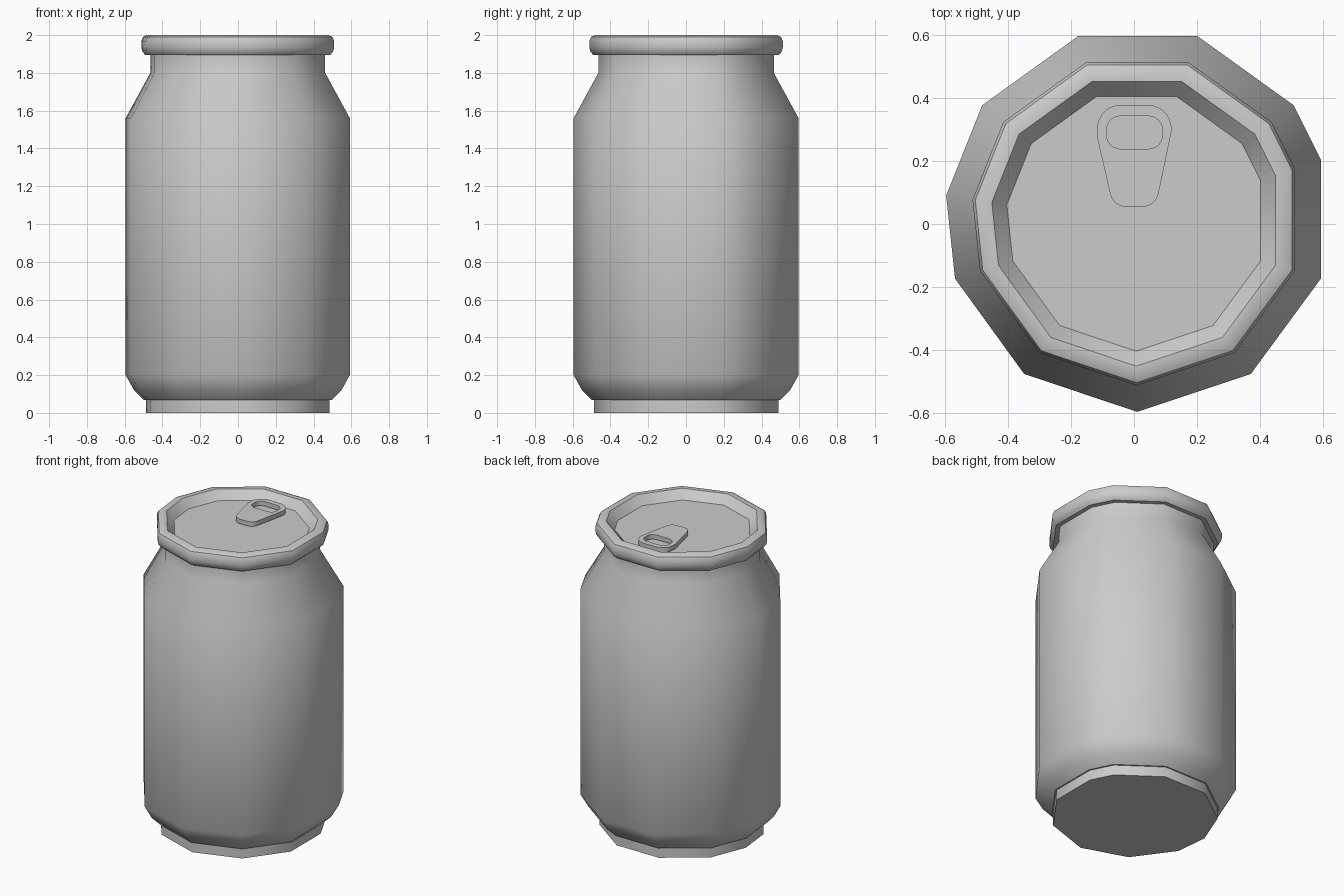
import bpy, bmesh, math

if "Cube" in bpy.data.objects:
    bpy.data.objects.remove(bpy.data.objects["Cube"])

# Low-poly outline of the can, seen from above, at its widest
OUTLINE = [(0.01, -0.595), (0.37, -0.475), (0.592, -0.173), (0.592, 0.204),
           (0.506, 0.376), (0.2, 0.596), (-0.176, 0.596), (-0.481, 0.376),
           (-0.595, 0.09), (-0.567, -0.173), (-0.348, -0.475)]


def finish(name, bm):
    mesh = bpy.data.meshes.new(name)
    bm.to_mesh(mesh)
    bm.free()
    obj = bpy.data.objects.new(name, mesh)
    bpy.context.collection.objects.link(obj)
    smooth(obj)
    return obj


def smooth(obj, angle=40):
    bpy.ops.object.select_all(action='DESELECT')
    obj.select_set(True)
    bpy.context.view_layer.objects.active = obj
    bpy.ops.object.shade_smooth_by_angle(angle=math.radians(angle))


def loft(name, profile, cap_start=False, cap_end=False):
    """Stack scaled copies of the outline: profile is (scale, z)."""
    bm = bmesh.new()
    rings = [[bm.verts.new((x * s, y * s, z)) for x, y in OUTLINE] for s, z in profile]
    n = len(OUTLINE)
    for a, b in zip(rings, rings[1:]):
        for i in range(n):
            j = (i + 1) % n
            bm.faces.new((a[i], a[j], b[j], b[i]))
    if cap_start:
        bm.faces.new(rings[0][::-1])
    if cap_end:
        bm.faces.new(rings[-1])
    return finish(name, bm)


def arc(cx, cy, r, a0, a1, steps=6):
    return [(cx + r * math.cos(math.radians(a0 + (a1 - a0) * i / steps)),
             cy + r * math.sin(math.radians(a0 + (a1 - a0) * i / steps)))
            for i in range(steps + 1)]


# Base foot, body, shoulder and neck
loft("can_body", [(0.82, 0), (0.82, 0.067), (0.835, 0.067), (0.925, 0.12), (1, 0.2),
                  (1, 1.56), (0.78, 1.8), (0.78, 1.9)], cap_start=True)

# Rolled rim and sunken lid
loft("rim_and_lid", [(0.78, 1.895), (0.825, 1.895), (0.85, 1.912), (0.86, 1.935),
                     (0.86, 1.968), (0.845, 1.99), (0.81, 2), (0.757, 2),
                     (0.677, 1.945)], cap_end=True)

# Raised panel on the lid, wrapping round the tab
right = [(0.20, -0.237), (0.317, -0.08), (0.317, 0.08), (0.28, 0.16)]
left = [(-0.255, 0.155), (-0.31, 0.05), (-0.288, -0.08), (-0.172, -0.237)]
panel = ([(0.011, -0.302)] + right + arc(0.205, 0.14, 0.05, 60, 165, 4)
         + arc(0.011, 0.13, 0.14, -15, -165, 8)
         + arc(-0.183, 0.14, 0.05, 15, 120, 4) + left)
bm = bmesh.new()
face = bm.faces.new([bm.verts.new((x, y, 1.945)) for x, y in panel])
bmesh.ops.inset_individual(bm, faces=[face], thickness=0.018, depth=0.012)
finish("lid_panel", bm)

# Pull tab with a finger hole
outer = (arc(0.082, 0.295, 0.037, 0, 0, 1)[:1]
         + arc(0.044, 0.302, 0.075, 10, 90) + arc(-0.042, 0.302, 0.075, 90, 170)
         + [(-0.117, 0.275)] + arc(-0.023, 0.108, 0.054, 190, 270)
         + arc(0.025, 0.108, 0.054, 270, 350))
hole = (arc(0.046, 0.298, 0.044, 0, 90) + arc(-0.043, 0.298, 0.044, 90, 180)
        + arc(-0.043, 0.282, 0.044, 180, 270) + arc(0.046, 0.282, 0.044, 270, 360))
curve = bpy.data.curves.new("pull_tab", 'CURVE')
curve.dimensions = '2D'
curve.fill_mode = 'BOTH'
curve.extrude = 0.015
for pts in (outer, hole):
    sp = curve.splines.new('POLY')
    sp.points.add(len(pts) - 1)
    for p, (x, y) in zip(sp.points, pts):
        p.co = (x, y, 0, 1)
    sp.use_cyclic_u = True
tab = bpy.data.objects.new("pull_tab", curve)
tab.location.z = 1.966
bpy.context.collection.objects.link(tab)
bpy.ops.object.select_all(action='DESELECT')
tab.select_set(True)
bpy.context.view_layer.objects.active = tab
bpy.ops.object.convert(target='MESH')
smooth(bpy.context.view_layer.objects.active)
